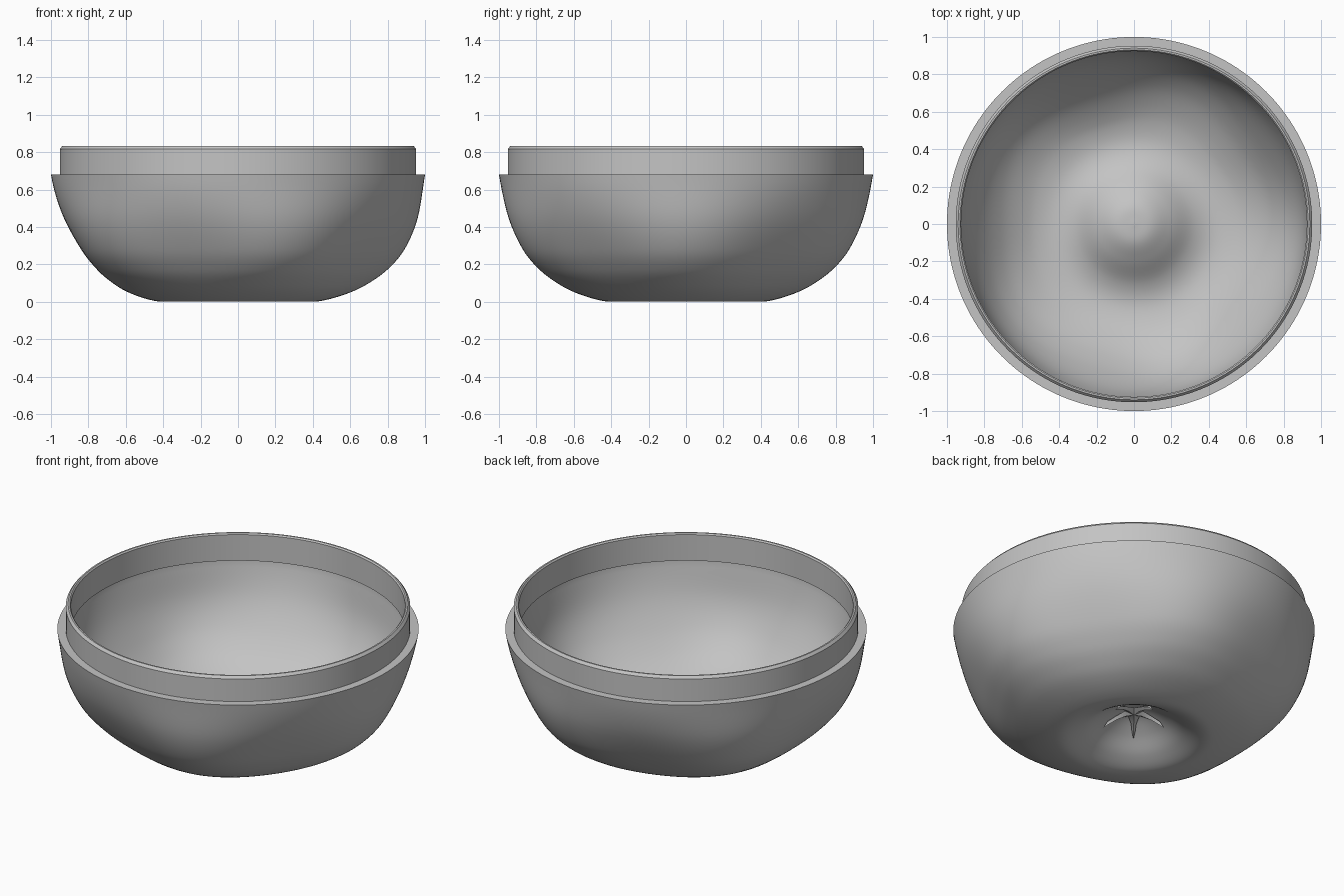
import bpy, bmesh, math
from mathutils import Vector

cube = bpy.data.objects.get("Cube")
if cube:
    bpy.data.objects.remove(cube, do_unlink=True)

SEGMENTS = 160
RIM_Z = 0.68

grey = bpy.data.materials.new("plain_grey")
grey.use_nodes = True
grey.diffuse_color = (0.55, 0.55, 0.55, 1)
grey.node_tree.nodes["Principled BSDF"].inputs["Base Color"].default_value = grey.diffuse_color


def smooth_curve(points, steps=6):
    """Catmull-Rom curve through a few profile points."""
    pts = [Vector(p) for p in points]
    pts = [2 * pts[0] - pts[1]] + pts + [2 * pts[-1] - pts[-2]]
    out = []
    for a, b, c, d in zip(pts, pts[1:], pts[2:], pts[3:]):
        for i in range(steps):
            t = i / steps
            out.append(0.5 * (2 * b + (c - a) * t + (2 * a - 5 * b + 4 * c - d) * t**2
                              + (3 * b - a - 3 * c + d) * t**3))
    return out + [pts[-2]]


def lobed(r, z, angle):
    """Five soft lobes that fade out at the rim and at the base."""
    valley = (1 - math.cos(5 * angle)) / 2
    t = min(max(1 - z / RIM_Z, 0), 1)
    r *= 1 - 0.06 * valley * 6.75 * t * t * (1 - t) * min(r / 0.6, 1) ** 2
    return Vector((r * math.cos(angle), r * math.sin(angle), z))


def finish(bm, name, angle):
    bmesh.ops.recalc_face_normals(bm, faces=bm.faces)
    mesh = bpy.data.meshes.new(name)
    bm.to_mesh(mesh)
    bm.free()
    mesh.materials.append(grey)
    obj = bpy.data.objects.new(name, mesh)
    bpy.context.collection.objects.link(obj)
    bpy.ops.object.select_all(action="DESELECT")
    obj.select_set(True)
    bpy.context.view_layer.objects.active = obj
    bpy.ops.object.shade_smooth_by_angle(angle=math.radians(angle))


# Bowl: outer skin with a dimpled base, stepped collar and inner skin
outer = smooth_curve([(0, 0.18), (0.08, 0.168), (0.18, 0.115), (0.28, 0.045), (0.38, 0.003),
                      (0.47, 0.01), (0.6, 0.05), (0.7, 0.1), (0.8, 0.173), (0.89, 0.28),
                      (0.96, 0.445), (1.0, RIM_Z)])
collar = [(0.953, RIM_Z), (0.953, 0.817), (0.94, 0.832), (0.931, 0.832), (0.924, 0.824),
          (0.924, 0.665), (0.938, 0.665)]
inner = smooth_curve([(0.938, 0.66), (0.905, 0.46), (0.845, 0.32), (0.76, 0.215), (0.66, 0.14),
                      (0.55, 0.088), (0.43, 0.067), (0.32, 0.095), (0.2, 0.175),
                      (0.1, 0.228), (0, 0.24)])

bm = bmesh.new()
rings = []
for r, z in outer + collar + inner:
    if r < 1e-4:
        rings.append([bm.verts.new((0, 0, z))] * SEGMENTS)
    else:
        rings.append([bm.verts.new(lobed(r, z, math.tau * i / SEGMENTS)) for i in range(SEGMENTS)])
for low, high in zip(rings, rings[1:]):
    for i in range(SEGMENTS):
        j = (i + 1) % SEGMENTS
        corners = list(dict.fromkeys((low[i], low[j], high[j], high[i])))
        bm.faces.new(corners)
finish(bm, "fruit_bowl", 30)

# Calyx: five narrow pointed leaves spreading from the middle of the dimple
bm = bmesh.new()
sections = [(0.0, 0.14, 0.03), (0.045, 0.142, 0.03), (0.1, 0.128, 0.015), (0.15, 0.105, 0.009)]
up = Vector((0, 0, 0.025))
for k in range(5):
    angle = math.radians(303) + math.tau * k / 5
    out = Vector((math.cos(angle), math.sin(angle), 0))
    side = Vector((-out.y, out.x, 0))
    tip = bm.verts.new(out * 0.178 + Vector((0, 0, 0.09)))
    loops = []
    for r, z, half in sections:
        mid = out * r + Vector((0, 0, z))
        loops.append([bm.verts.new(p) for p in (mid + side * half + up * 0.6, mid,
                                               mid - side * half + up * 0.6, mid + up)])
    for a, b in zip(loops, loops[1:]):
        for i in range(4):
            bm.faces.new((a[i], a[(i + 1) % 4], b[(i + 1) % 4], b[i]))
    bm.faces.new(loops[0])
    for i in range(4):
        bm.faces.new((loops[-1][i], loops[-1][(i + 1) % 4], tip))
finish(bm, "calyx", 25)
